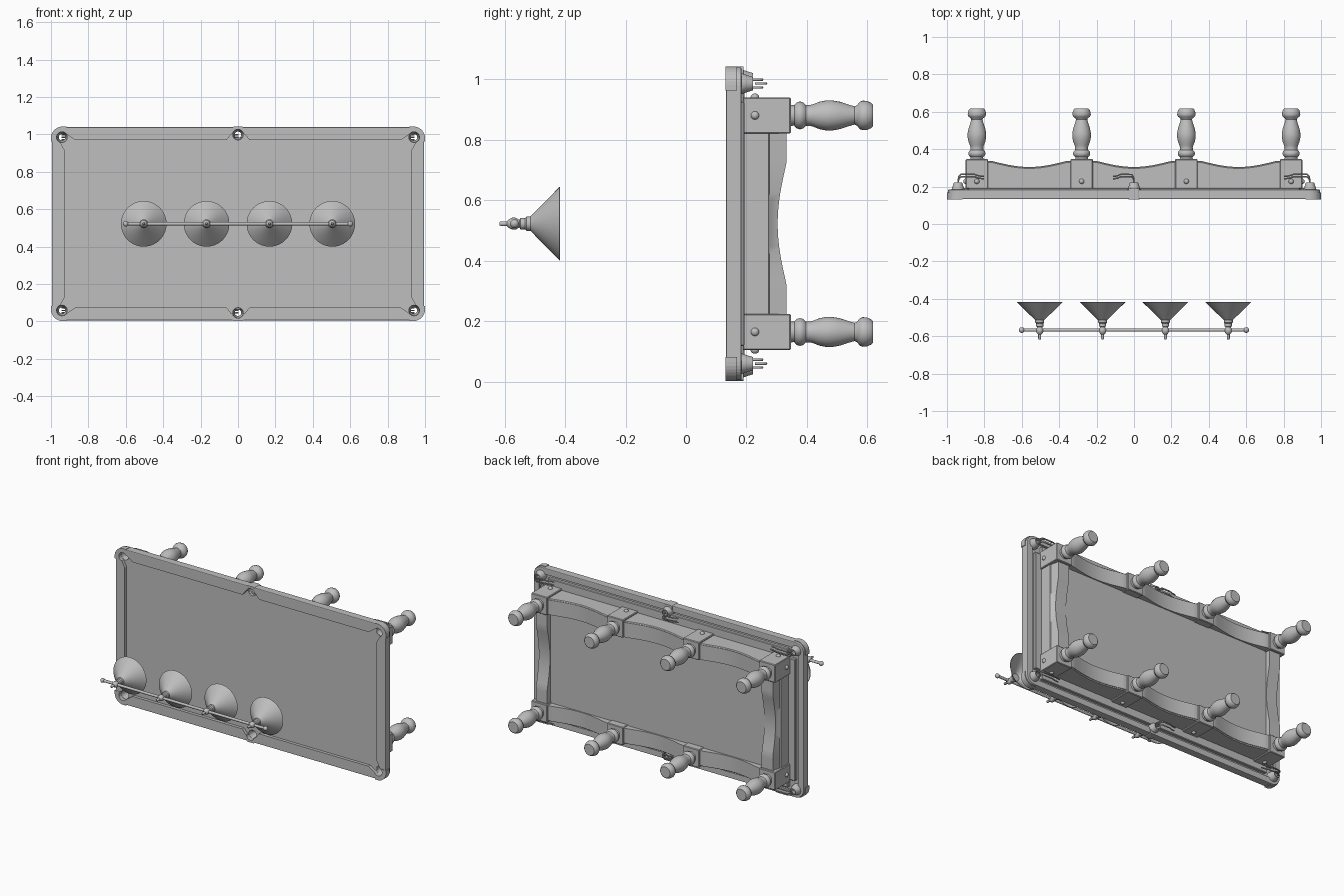
import bpy, bmesh, math
from mathutils import Vector

if "Cube" in bpy.data.objects:
    bpy.data.objects.remove(bpy.data.objects["Cube"])

ZC = 0.522  # height of the table's long axis
grey = bpy.data.materials.new("plain grey")
grey.diffuse_color = (0.52, 0.52, 0.52, 1)
grey.use_nodes = True
grey.node_tree.nodes["Principled BSDF"].inputs["Base Color"].default_value = grey.diffuse_color


def activate(ob):
    bpy.ops.object.select_all(action='DESELECT')
    ob.select_set(True)
    bpy.context.view_layer.objects.active = ob


def finish(name, bm, smooth=True):
    bmesh.ops.recalc_face_normals(bm, faces=bm.faces[:])
    me = bpy.data.meshes.new(name)
    bm.to_mesh(me)
    bm.free()
    ob = bpy.data.objects.new(name, me)
    bpy.context.collection.objects.link(ob)
    me.materials.append(grey)
    if smooth:
        activate(ob)
        bpy.ops.object.shade_smooth_by_angle(angle=math.radians(35))
    return ob


def prism(name, pts, y0, y1, chamfer=0):
    """Outline (x, z offset) extruded along y, flat shaded."""
    bm = bmesh.new()
    face = bm.faces.new([bm.verts.new((x, y0, ZC + z)) for x, z in pts])
    ext = bmesh.ops.extrude_face_region(bm, geom=[face])
    bmesh.ops.translate(bm, vec=(0, y1 - y0, 0),
                        verts=[v for v in ext['geom'] if isinstance(v, bmesh.types.BMVert)])
    if chamfer:
        rim = [e for e in bm.edges if abs(e.verts[0].co.y - e.verts[1].co.y) < 1e-5]
        bmesh.ops.bevel(bm, geom=rim, offset=chamfer, segments=2, profile=0.5, affect='EDGES')
    return finish(name, bm, False)


def lathe(name, prof, base, axis=(0, 1, 0), n=24, closed=False, smooth=True):
    """Profile (radius, distance) turned about an axis through base."""
    bm = bmesh.new()
    rot = Vector((0, 0, 1)).rotation_difference(Vector(axis)).to_matrix()
    rings = [[bm.verts.new(Vector(base) + rot @ Vector((r * math.cos(2 * math.pi * i / n),
              r * math.sin(2 * math.pi * i / n), d))) for i in range(n)] for r, d in prof]
    pairs = list(zip(rings, rings[1:]))
    if closed:
        pairs.append((rings[-1], rings[0]))
    else:
        bm.faces.new(rings[0])
        bm.faces.new(rings[-1])
    for a, b in pairs:
        for i in range(n):
            j = (i + 1) % n
            bm.faces.new((a[i], a[j], b[j], b[i]))
    return finish(name, bm, smooth)


def ball(r, d, n=7):
    return [(max(r * math.sin(math.pi * i / n), r * 0.05), d - r * math.cos(math.pi * i / n))
            for i in range(n + 1)]


def rounded(x0, x1, z0, z1, r, corners=((1, 1), (-1, 1), (-1, -1), (1, -1))):
    """Rectangle outline with the listed corners rounded."""
    pts = []
    for k, (sx, sz) in enumerate(((1, 1), (-1, 1), (-1, -1), (1, -1))):
        cx, cz = (x1 if sx > 0 else x0), (z1 if sz > 0 else z0)
        if (sx, sz) not in corners:
            pts.append((cx, cz))
            continue
        for i in range(9):
            a = math.radians(90 * k + 11.25 * i)
            pts.append((cx - sx * r + r * math.cos(a), cz - sz * r + r * math.sin(a)))
    return pts


def cut(ob, cutters):
    for c in cutters:
        m = ob.modifiers.new("cut", 'BOOLEAN')
        m.operation, m.solver, m.object = 'DIFFERENCE', 'EXACT', c
        activate(ob)
        bpy.ops.object.modifier_apply(modifier=m.name)
    bpy.ops.object.shade_flat()


def box(name, x, y, z, bevel=0.004):
    bm = bmesh.new()
    bmesh.ops.create_cube(bm, size=1)
    for v in bm.verts:
        v.co = [lo + (hi - lo) * (c + 0.5) for c, (lo, hi) in zip(v.co, (x, y, z))]
    if bevel:
        bmesh.ops.bevel(bm, geom=bm.edges[:], offset=bevel, segments=1, affect='EDGES')
    return finish(name, bm, False)


# Cutters: playing area with angled pocket jaws, recessed back, pocket holes
quarter = [(0.035, 0.480), (0.062, 0.447), (0.870, 0.447), (0.920, 0.482),
           (0.958, 0.450), (0.928, 0.395)]
area = quarter + [(x, -z) for x, z in quarter[::-1]]
area += [(-x, z) for x, z in area[::-1]]
jaw = prism("area_cutter", area, 0.08, 0.153)
back = prism("back_cutter", rounded(-0.955, 0.955, -0.477, 0.477, 0.03), 0.170, 0.22)
pockets = [(sx * 0.941, sz * 0.463) for sx in (-1, 1) for sz in (-1, 1)] + [(0, 0.476), (0, -0.476)]
holes = [lathe("pocket_cutter", [(0.029, 0), (0.029, 0.2)], (x, 0.08, ZC + z), smooth=False)
         for x, z in pockets]

# Rails with the sunken bed, the lower frame strips and the underside panel
rail = prism("rails_and_bed", rounded(-0.995, 0.995, -0.517, 0.517, 0.06), 0.133, 0.184, 0.005)
cut(rail, [jaw, back] + holes)
for s in (-1, 1):
    box("long_frame_strip", (-0.885, 0.885), (0.168, 0.193), sorted((ZC + s * 0.37, ZC + s * 0.462)))
    box("end_frame_strip", sorted((s * 0.86, s * 0.938)), (0.168, 0.193), (ZC - 0.405, ZC + 0.405))
box("underside_panel", (-0.82, 0.82), (0.293, 0.298), (ZC - 0.33, ZC + 0.33), 0)

# Pocket plates, cups and ball return rods
for x, z in pockets:
    sx, sz = (x > 0) - (x < 0), (1 if z > 0 else -1)
    z0, z1 = sorted((sz * 0.44, sz * 0.520))
    if sx:
        x0, x1 = sorted((sx * 0.918, sx * 1.0))
        plate = prism("corner_plate", rounded(x0, x1, z0, z1, 0.062, ((sx, sz),)), 0.130, 0.168)
    else:
        plate = prism("middle_plate", rounded(-0.030, 0.030, z0, z1, 0.01), 0.130, 0.190)
    cut(plate, [jaw] + holes)
    lathe("pocket_cup", [(0.036, 0.156), (0.034, 0.185), (0.027, 0.205), (0.022, 0.222),
                         (0.017, 0.222), (0.022, 0.200), (0.028, 0.156)],
          (x, 0, ZC + z), closed=True)
    d = -1 if sx >= 0 else 1
    rz = sz * 0.463  # rods share one level
    for dz, dy in ((-0.013, 0), (0, 0.013), (0.013, 0)):
        cu = bpy.data.curves.new("return_rod", 'CURVE')
        cu.dimensions, cu.bevel_depth, cu.bevel_resolution = '3D', 0.004, 1
        cu.use_fill_caps = True
        sp = cu.splines.new('POLY')
        path = [(0, 0.215), (0.004, 0.24), (0.015, 0.252), (0.09, 0.252), (0.115, 0.244), (0.14, 0.242)]
        if not sx:
            path = [(0.8 * a, b) for a, b in path]
        sp.points.add(len(path) - 1)
        for p, (a, b) in zip(sp.points, path):
            p.co = (x + d * a, b + dy, ZC + rz + dz, 1)
        ob = bpy.data.objects.new("return_rod", cu)
        bpy.context.collection.objects.link(ob)
        cu.materials.append(grey)
        activate(ob)
        bpy.ops.object.convert(target='MESH')

for c in [jaw, back] + holes:
    bpy.data.objects.remove(c)

# Legs: square blocks, turned feet and domed bolts
LEG_X, LEG_Z = (-0.84, -0.28, 0.28, 0.84), 0.358
leg = [(0.036, 0.340), (0.034, 0.352), (0.034, 0.358), (0.043, 0.366), (0.046, 0.377),
       (0.043, 0.388), (0.035, 0.396), (0.034, 0.408), (0.037, 0.420), (0.045, 0.440),
       (0.050, 0.465), (0.050, 0.482), (0.045, 0.510), (0.035, 0.540), (0.030, 0.558),
       (0.034, 0.566), (0.045, 0.574), (0.049, 0.584), (0.048, 0.598), (0.042, 0.612),
       (0.036, 0.618)]
bolt = [(0.014, -0.003), (0.014, 0.003), (0.010, 0.009), (0.004, 0.012)]
for s in (-1, 1):
    z = ZC + s * LEG_Z
    for x in LEG_X:
        box("leg_block", (x - 0.06, x + 0.06), (0.188, 0.347), (z - 0.06, z + 0.06))
        lathe("turned_leg", leg, (x, 0, z), n=28)
        lathe("leg_bolt", bolt, (x, 0.228, z + s * 0.06), (0, 0, s), 12)
        if abs(x) > 0.5:
            e = 1 if x > 0 else -1
            lathe("leg_bolt", bolt, (x + e * 0.06, 0.228, z), (e, 0, 0), 12)


def apron(name, a, b, out, s, vertical, high, low, flat, thick, lip):
    """Thick skirt board from a to b with a hollowed lower edge."""
    bm = bmesh.new()
    rings, n = [], 24
    for i in range(n + 1):
        t = i / n
        u = min(1, max(0, (t - flat) / (1 - 2 * flat)))
        y = high - (high - low) * math.sin(math.pi * u)
        edge = 0.272 if lip else y - 0.008
        sec = [(0, 0.185), (0, edge), (0.006, edge + 0.004), (0.006 + lip, y), (thick, y), (thick, 0.168)]
        ring = []
        for inset, yy in sec:
            q, l = s * (out - inset), a + (b - a) * t
            ring.append(bm.verts.new((q, yy, ZC + l) if vertical else (l, yy, ZC + q)))
        rings.append(ring)
    for r0, r1 in zip(rings, rings[1:]):
        for i in range(6):
            j = (i + 1) % 6
            bm.faces.new((r0[i], r0[j], r1[j], r1[i]))
    bm.faces.new(rings[0])
    bm.faces.new(rings[-1])
    finish(name, bm)


# Aprons between the leg blocks
for s in (-1, 1):
    for xa, xb in zip(LEG_X, LEG_X[1:]):
        apron("long_apron", xa + 0.055, xb - 0.055, 0.408, s, False, 0.338, 0.305, 0.05, 0.105, 0)
    apron("end_apron", -0.302, 0.302, 0.890, s, True, 0.332, 0.303, 0.17, 0.10, 0.012)

# Hanging lamps on a bar
BAR_Y = -0.567
lathe("lamp_bar", [(0.009, -0.6), (0.009, 0.6)], (0, BAR_Y, ZC), (1, 0, 0), 16)
for s in (-1, 1):
    lathe("bar_end", ball(0.015, 0), (s * 0.6, BAR_Y, ZC), (1, 0, 0), 16)
for x in (-0.504, -0.168, 0.168, 0.504):
    lathe("lamp_shade", [(0.122, -0.418), (0.020, -0.518), (0.004, -0.520),
                         (0.004, -0.516), (0.018, -0.514), (0.120, -0.416)],
          (x, 0, ZC), n=40, closed=True)
    lathe("lamp_holder", [(0.005, -0.617), (0.008, -0.612), (0.008, -0.592), (0.014, -0.586),
                          (0.020, -0.574), (0.020, -0.564), (0.014, -0.554), (0.013, -0.550),
                          (0.019, -0.547), (0.019, -0.532), (0.024, -0.527), (0.024, -0.508)],
          (x, 0, ZC), n=16)
